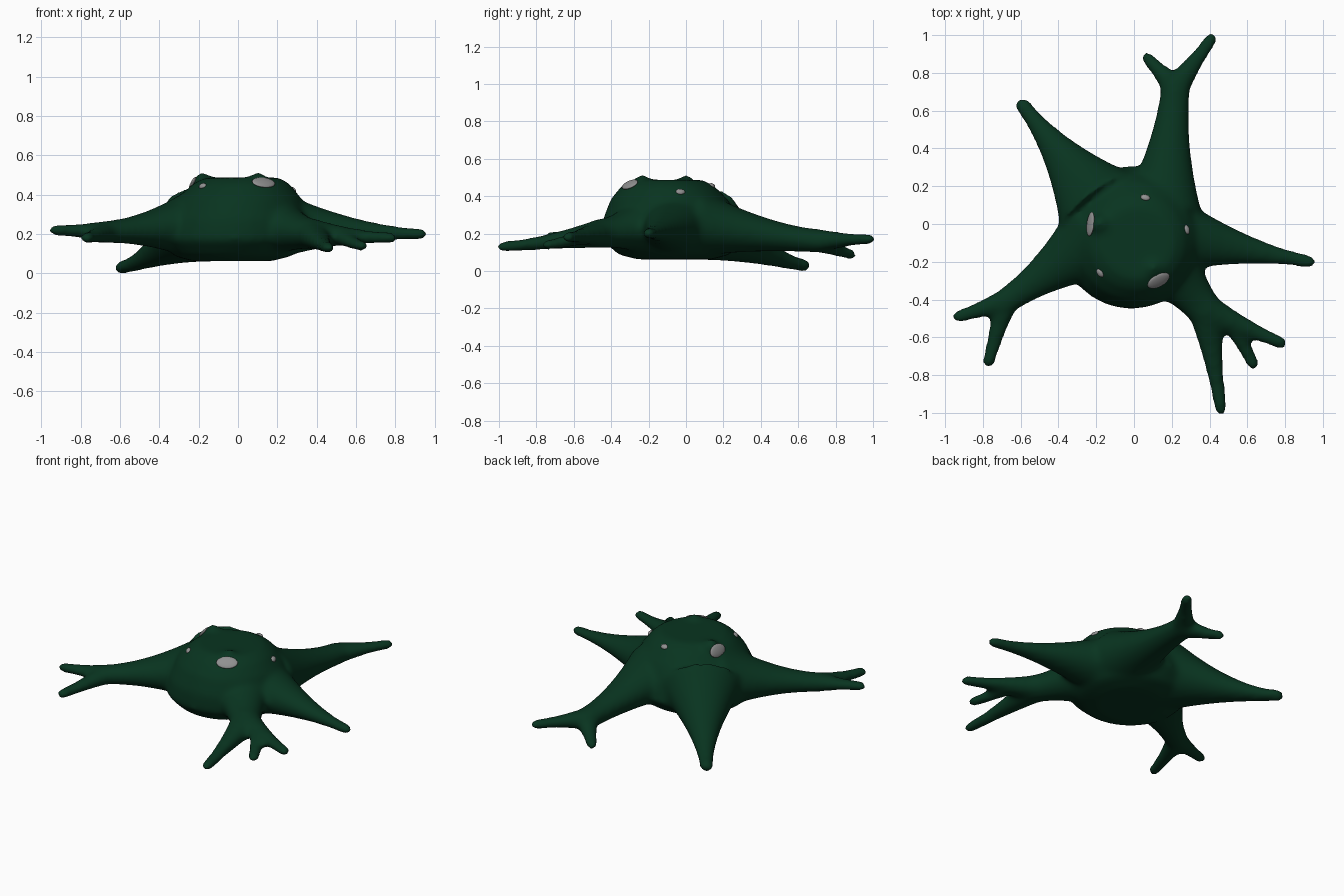
import bpy
import bmesh
from math import cos, sin, tau
from mathutils import Vector, Matrix

default = bpy.data.objects.get("Cube")
if default:
    bpy.data.objects.remove(default, do_unlink=True)


def make_material(name, colour):
    mat = bpy.data.materials.new(name)
    mat.use_nodes = True
    mat.diffuse_color = colour
    for node in mat.node_tree.nodes:
        if node.type == 'BSDF_PRINCIPLED':
            node.inputs["Base Color"].default_value = colour
    return mat


def make_object(name, bm, mat):
    mesh = bpy.data.meshes.new(name)
    bm.to_mesh(mesh)
    bm.free()
    mesh.materials.append(mat)
    for poly in mesh.polygons:
        poly.use_smooth = True
    obj = bpy.data.objects.new(name, mesh)
    bpy.context.collection.objects.link(obj)
    return obj


def loft(bm, rings, sides=32):
    """Closed skin through rings given as (centre, side axis, up axis)."""
    loops = []
    for centre, side, up in rings:
        loops.append([bm.verts.new(centre + side * cos(tau * i / sides)
                                   + up * sin(tau * i / sides))
                      for i in range(sides)])
    for low, high in zip(loops, loops[1:]):
        for i in range(sides):
            j = (i + 1) % sides
            bm.faces.new((low[i], low[j], high[j], high[i]))
    bm.faces.new(loops[0][::-1])
    bm.faces.new(loops[-1])


def limb(bm, root, tip, root_radius, tip_radius, steps=10):
    """Limb that narrows and levels out from root to tip, with a rounded end."""
    ahead = (tip - root).normalized()
    side = ahead.cross(Vector((0, 0, 1))).normalized()
    up = side.cross(ahead) * 0.82
    rings = []
    for i in range(steps + 1):
        left = 1 - i / steps
        centre = root.lerp(tip, i / steps)
        centre.z = tip.z + (root.z - tip.z) * left ** 1.3
        radius = tip_radius + (root_radius - tip_radius) * left ** 1.8
        rings.append((centre, side * radius, up * radius))
    for reach, width in ((0.55, 0.8), (0.9, 0.4)):
        radius = tip_radius * width
        rings.append((tip + ahead * tip_radius * reach, side * radius, up * radius))
    loft(bm, rings)


skin_green = make_material("dark green skin", (0.0025, 0.034, 0.014, 1))
eye_grey = make_material("grey eye", (0.28, 0.28, 0.28, 1))

# Domed body, drifting slightly forward and left as it rises
bm = bmesh.new()
base, crown = Vector((-0.03, -0.06, 0.062)), Vector((0.02, -0.1, 0.487))
rings = []
for radius, rise in ((0.2, 0), (0.3, 0.06), (0.38, 0.25), (0.365, 0.5),
                     (0.315, 0.75), (0.25, 0.92), (0.19, 1)):
    rings.append((base.lerp(crown, rise), Vector((radius, 0, 0)), Vector((0, radius, 0))))
loft(bm, rings)

# Arms: root x and y, end of trunk, root and end radius, tips of the branches
TIP = 0.036
arms = [
    ((-0.19, 0.11), (-0.59, 0.63, 0.03), 0.245, 0.043, []),
    ((0.15, 0.08), (0.22, 0.72, 0.16), 0.21, 0.077,
     [(0.07, 0.88, 0.09), (0.41, 0.98, 0.17)]),
    ((0.15, -0.05), (0.93, -0.2, 0.2), 0.23, TIP, []),
    ((0.15, -0.18), (0.38, -0.46, 0.2), 0.22, 0.095,
     [(0.46, -0.98, 0.13), (0.78, -0.63, 0.18)]),
    ((-0.2, -0.08), (-0.68, -0.41, 0.21), 0.23, 0.07,
     [(-0.93, -0.49, 0.22), (-0.77, -0.73, 0.18)]),
]
for root, end, root_radius, end_radius, tips in arms:
    fork = Vector(end)
    limb(bm, Vector((*root, 0.25)), fork, root_radius, end_radius)
    for tip in tips:
        limb(bm, fork, Vector(tip), end_radius, TIP)

# Extra twig on the front left arm
fork, outer = Vector(arms[3][1]), Vector(arms[3][4][1])
limb(bm, fork.lerp(outer, 0.35), Vector((0.63, -0.74, 0.14)), 0.06, TIP)

# Eyes: x and y on the skin, and size
LARGE, SMALL = (0.13, 0.08), (0.05, 0.035)
eyes = {
    "large_right_eye": (-0.23, 0, LARGE),
    "large_front_eye": (0.13, -0.3, LARGE),
    "small_back_eye": (0.06, 0.14, SMALL),
    "small_left_eye": (0.28, -0.03, SMALL),
    "small_front_eye": (-0.18, -0.26, SMALL),
}

# Brow bumps just inward of the large eyes
for x, y, size in eyes.values():
    if size == LARGE:
        place = Matrix.Translation((x * 0.78, y * 0.78, 0.463))
        bmesh.ops.create_icosphere(bm, subdivisions=3, radius=0.052, matrix=place)

# Fuse body, arms and brows into one soft skin
bmesh.ops.recalc_face_normals(bm, faces=bm.faces)
body = make_object("body_and_arms", bm, skin_green)
remesh = body.modifiers.new("fuse", 'REMESH')
remesh.mode = 'VOXEL'
remesh.voxel_size = 0.016
remesh.use_smooth_shade = True
soften = body.modifiers.new("soften", 'SMOOTH')
soften.factor = 0.5
soften.iterations = 15
bpy.context.view_layer.objects.active = body
body.select_set(True)
for name in ("fuse", "soften"):
    bpy.ops.object.modifier_apply(modifier=name)
bpy.context.view_layer.update()

# Set the eyes into the skin as shallow lenses
for name, (x, y, (width, height)) in eyes.items():
    hit, place, normal, face = body.ray_cast((x, y, 1), (0, 0, -1))
    across = Vector((0, 0, 1)).cross(normal).normalized()
    frame = Matrix((across, normal.cross(across), normal)).transposed().to_4x4()
    shape = Matrix.Diagonal((width / 2, height / 2, 0.012, 1))
    bm = bmesh.new()
    bmesh.ops.create_uvsphere(bm, u_segments=20, v_segments=12, radius=1,
                              matrix=Matrix.Translation(place) @ frame @ shape)
    make_object(name, bm, eye_grey)
